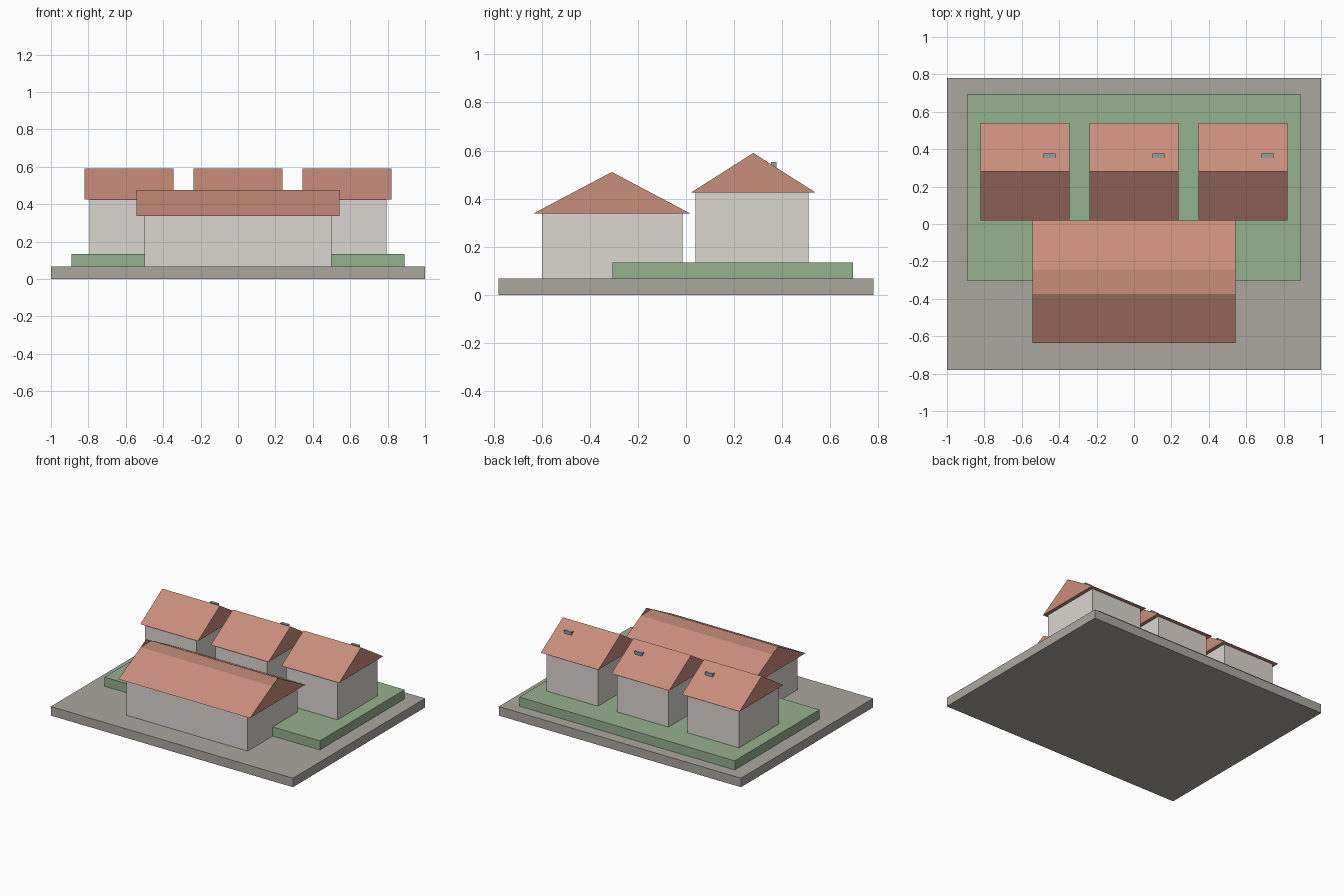
import bpy
import bmesh

cube = bpy.data.objects.get("Cube")
if cube:
    bpy.data.objects.remove(cube, do_unlink=True)


def material(name, rgb):
    """Flat material from 0-255 display values, converted to linear."""
    lin = [((c / 255 + 0.055) / 1.055) ** 2.4 for c in rgb]
    mat = bpy.data.materials.new(name)
    mat.use_nodes = True
    mat.diffuse_color = (*lin, 1)
    bsdf = mat.node_tree.nodes["Principled BSDF"]
    bsdf.inputs["Base Color"].default_value = (*lin, 1)
    bsdf.inputs["Roughness"].default_value = 0.9
    return mat


STONE = material("grey paving", (171, 167, 160))
GRASS = material("soft green", (149, 177, 141))
WALL = material("pale plaster", (219, 215, 209))
TILE = material("terracotta", (201, 141, 123))
FLUE = material("slate grey", (150, 156, 160))


def add_object(name, bm, mat):
    mesh = bpy.data.meshes.new(name)
    bm.to_mesh(mesh)
    bm.free()
    mesh.materials.append(mat)
    obj = bpy.data.objects.new(name, mesh)
    bpy.context.collection.objects.link(obj)
    return obj


def box(name, xs, ys, zs, mat):
    bm = bmesh.new()
    bmesh.ops.create_cube(bm, size=1)
    for v in bm.verts:
        for axis, (low, high) in enumerate((xs, ys, zs)):
            v.co[axis] = high if v.co[axis] > 0 else low
    return add_object(name, bm, mat)


def gable_roof(name, xs, ys, eave, apex, flat=0):
    """Gabled roof along x; flat is the half width of a levelled ridge
    that sits between the two full-height gable ends."""
    mid = sum(ys) / 2
    top = apex - (apex - eave) * flat / (ys[1] - mid)
    outline = [(ys[0], eave), (ys[1], eave)]
    outline += [(mid + flat, top), (mid - flat, top)] if flat else [(mid, apex)]
    bm = bmesh.new()
    ends = [[bm.verts.new((x, y, z)) for y, z in outline] for x in xs]
    count = len(outline)
    for i in range(count):
        j = (i + 1) % count
        bm.faces.new((ends[0][i], ends[0][j], ends[1][j], ends[1][i]))
    for x, ring in zip(xs, ends):
        loop = list(ring)
        if flat:
            loop.insert(3, bm.verts.new((x, mid, apex)))
        bm.faces.new(loop)
    bmesh.ops.recalc_face_normals(bm, faces=bm.faces)
    return add_object(name, bm, TILE)


# Ground: paved base and raised lawn
box("paved_base", (-1, 1), (-0.78, 0.78), (0, 0.067), STONE)
box("raised_lawn", (-0.89, 0.89), (-0.305, 0.695), (0.067, 0.135), GRASS)

# Long hall at the front
box("hall_walls", (-0.5, 0.5), (-0.6, -0.015), (0.067, 0.34), WALL)
gable_roof("hall_roof", (-0.543, 0.543), (-0.635, 0.018), 0.338, 0.511, flat=0.065)

# Row of three small houses behind
for label, x in (("right", -0.583), ("middle", 0), ("left", 0.583)):
    box(label + "_house_walls", (x - 0.212, x + 0.212), (0.04, 0.51), (0.135, 0.425), WALL)
    gable_roof(label + "_house_roof", (x - 0.238, x + 0.238), (0.02, 0.54), 0.425, 0.59)
    box(label + "_house_chimney", (x + 0.1, x + 0.162), (0.354, 0.376), (0.43, 0.552), FLUE)
